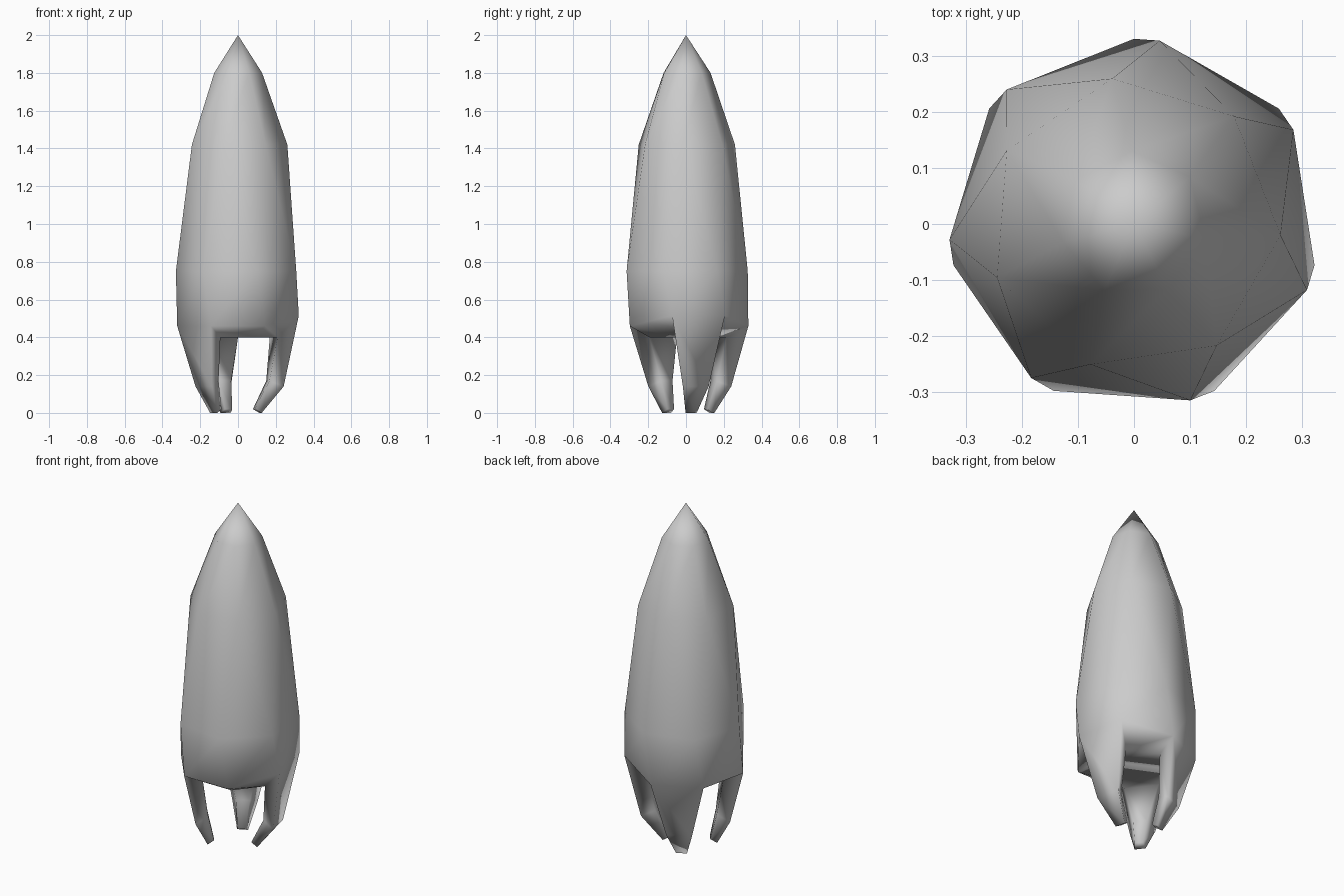
import bpy, bmesh
from math import sin, cos, radians, pi

if "Cube" in bpy.data.objects:
    bpy.data.objects.remove(bpy.data.objects["Cube"])

N = 7
STEP = 360 / N
bm = bmesh.new()


def ring(radius, z, turn):
    """Seven-sided ring, first corner at angle `turn`."""
    return [bm.verts.new((radius * cos(radians(turn + STEP * i)),
                          radius * sin(radians(turn + STEP * i)), z)) for i in range(N)]


def bridge(a, b):
    n = len(a)
    return [bm.faces.new((a[i], a[(i + 1) % n], b[(i + 1) % n], b[i])) for i in range(n)]


# Hull: slightly twisted seven-sided rings up to a pointed nose
rim = ring(0.33, 0.46, 90)
for i in (5, 6):
    rim[i].co.z = 0.515
prev = rim
for radius, z, turn in ((0.33, 0.75, 82), (0.262, 1.42, 98.5), (0.13, 1.80, 91.6)):
    cur = ring(radius, z, turn)
    bridge(prev, cur)
    prev = cur
nose = bm.verts.new((0, 0, 2))
for i in range(N):
    bm.faces.new((prev[i], prev[(i + 1) % N], nose))

# Underside: inset ring with a flat cap
inner = ring(0.215, 0.40, 90)
bm.faces.new(inner[::-1])

# Legs: pulled down from three rim sides (side index: tip radius), bent inward
legs = {0: 0.152, 2: 0.165, 5: 0.122}


def leg_section(angle, r_out, w_out, z_out, r_in, w_in, z_in):
    c, s = cos(angle), sin(angle)
    pts = ((r_out, -w_out, z_out), (r_out, w_out, z_out), (r_in, w_in, z_in), (r_in, -w_in, z_in))
    return [bm.verts.new((r * c - w * s, r * s + w * c, z)) for r, w, z in pts]


for i in range(N):
    j = (i + 1) % N
    top = [rim[i], rim[j], inner[j], inner[i]]
    if i not in legs:
        bm.faces.new(top[::-1])
        continue
    angle = radians(90 + STEP * (i + 0.5))
    tip = legs[i]
    mid = leg_section(angle, 0.232, 0.07, 0.14, 0.162, 0.038, 0.17)
    end = leg_section(angle, tip, 0.03, 0.0, tip - 0.036, 0.022, 0.02)
    bridge(mid, top)
    bridge(end, mid)
    bm.faces.new(end[::-1])

# Split twisted quads along the short diagonal and finish
bmesh.ops.triangulate(bm, faces=[f for f in bm.faces if len(f.verts) == 4], quad_method='SHORT_EDGE')
bmesh.ops.recalc_face_normals(bm, faces=bm.faces)
for f in bm.faces:
    f.smooth = True
mesh = bpy.data.meshes.new("rocket_hull")
bm.to_mesh(mesh)
bm.free()
bpy.context.collection.objects.link(bpy.data.objects.new("rocket_hull", mesh))
